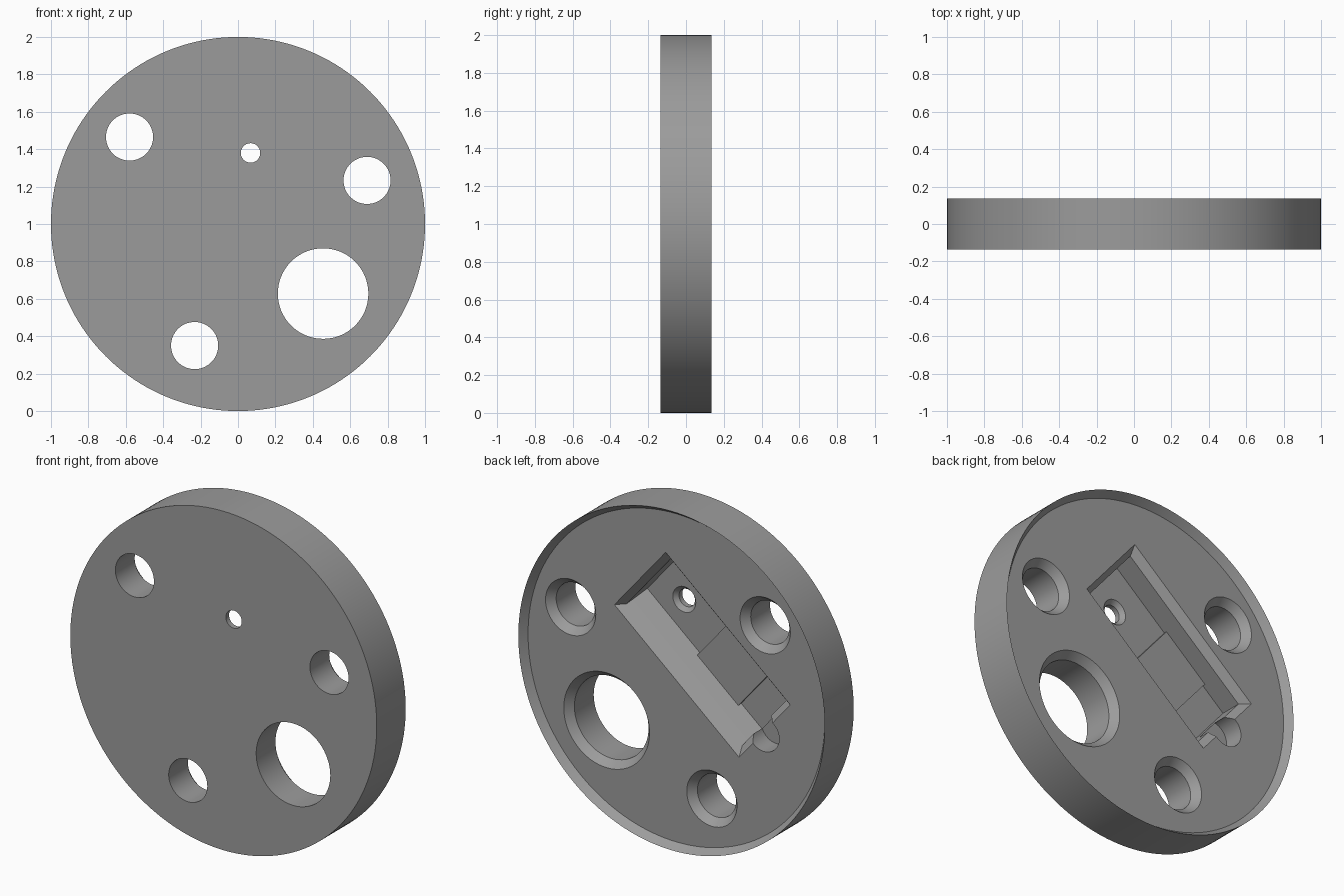
import bpy, bmesh, math
from mathutils import Vector

if "Cube" in bpy.data.objects:
    bpy.data.objects.remove(bpy.data.objects["Cube"])

BACK, FLOOR, FRONT = 0.135, 0.09, -0.135   # y of lip, recessed back face, front face
grey = bpy.data.materials.new("mid_grey")
grey.diffuse_color = (0.33, 0.33, 0.33, 1)
grey.use_nodes = True
grey.node_tree.nodes["Principled BSDF"].inputs["Base Color"].default_value = grey.diffuse_color


def loft(name, loops):
    """Closed solid through a list of matching point loops."""
    bm = bmesh.new()
    rings = [[bm.verts.new(p) for p in loop] for loop in loops]
    n = len(rings[0])
    for a, b in zip(rings, rings[1:]):
        for i in range(n):
            j = (i + 1) % n
            bm.faces.new((a[i], a[j], b[j], b[i]))
    bm.faces.new(rings[0])
    bm.faces.new(rings[-1])
    bmesh.ops.recalc_face_normals(bm, faces=bm.faces)
    mesh = bpy.data.meshes.new(name)
    bm.to_mesh(mesh)
    bm.free()
    mesh.materials.append(grey)
    ob = bpy.data.objects.new(name, mesh)
    bpy.context.collection.objects.link(ob)
    return ob


def lathe(name, x, z, profile, n=64):
    """Round solid along y; profile is (radius, y)."""
    ang = [2 * math.pi * i / n for i in range(n)]
    return loft(name, [[(x + r * math.cos(a), y, z + r * math.sin(a)) for a in ang]
                       for r, y in profile])


# pocket frame: origin at the pin hole, long axis tilted 40 degrees
HOLE = Vector((0.067, 0, 1.38))
T = math.radians(40)
LONG = Vector((math.cos(T), 0, math.sin(T)))
SIDE = Vector((math.sin(T), 0, -math.cos(T)))


def rect(l0, l1, s0, s1, y):
    return [HOLE + LONG * l + SIDE * s + Vector((0, y, 0))
            for l, s in ((l0, s0), (l1, s0), (l1, s1), (l0, s1))]


# disc with a bevelled lip around the recessed back
disc = lathe("disc", 0, 1, [(1, FRONT), (1, BACK), (0.968, FLOOR)], 160)

cutters = []
# through holes, countersunk on the back
for i, (x, z, r) in enumerate([(-0.58, 1.465, 0.126), (0.69, 1.233, 0.126),
                               (-0.232, 0.35, 0.126), (0.455, 0.628, 0.242)]):
    cutters.append(lathe(f"hole_cutter_{i}", x, z,
                         [(r, -0.3), (r, FLOOR - 0.045), (r + 0.038, FLOOR),
                          (r + 0.038, 0.3)]))

# bevelled pocket with one sloping side
PF = -0.08
cutters.append(loft("pocket_cutter", [
    rect(-0.84, 0.222, -0.26, 0.26, 0.3),
    rect(-0.84, 0.222, -0.26, 0.26, FLOOR),
    rect(-0.80, 0.185, -0.222, 0.225, FLOOR - 0.042),
    rect(-0.80, 0.185, -0.222, 0.155, PF)]))

# pin hole in the pocket floor
cutters.append(lathe("pin_hole_cutter", HOLE.x, HOLE.z,
                     [(0.052, -0.3), (0.052, PF - 0.025), (0.075, PF), (0.075, PF + 0.05)], 48))

# rounded finger notch at the lower end of the pocket
n = HOLE + LONG * -0.85 + SIDE * 0.02
cutters.append(lathe("notch_cutter", n.x, n.z, [(0.1, -0.03), (0.1, 0.3)]))

bpy.context.view_layer.objects.active = disc
for c in cutters:
    mod = disc.modifiers.new("cut", 'BOOLEAN')
    mod.object = c
    mod.operation = 'DIFFERENCE'
    mod.solver = 'EXACT'
    bpy.ops.object.modifier_apply(modifier=mod.name)
    bpy.data.objects.remove(c)

# low pad on the pocket floor
loft("pocket_pad", [rect(-0.615, -0.265, -0.235, 0.175, PF - 0.02),
                    rect(-0.615, -0.265, -0.235, 0.175, PF + 0.018)])

# smooth the round walls, keep edges crisp
bpy.ops.object.select_all(action='DESELECT')
disc.select_set(True)
bpy.ops.object.shade_smooth_by_angle(angle=math.radians(25))
